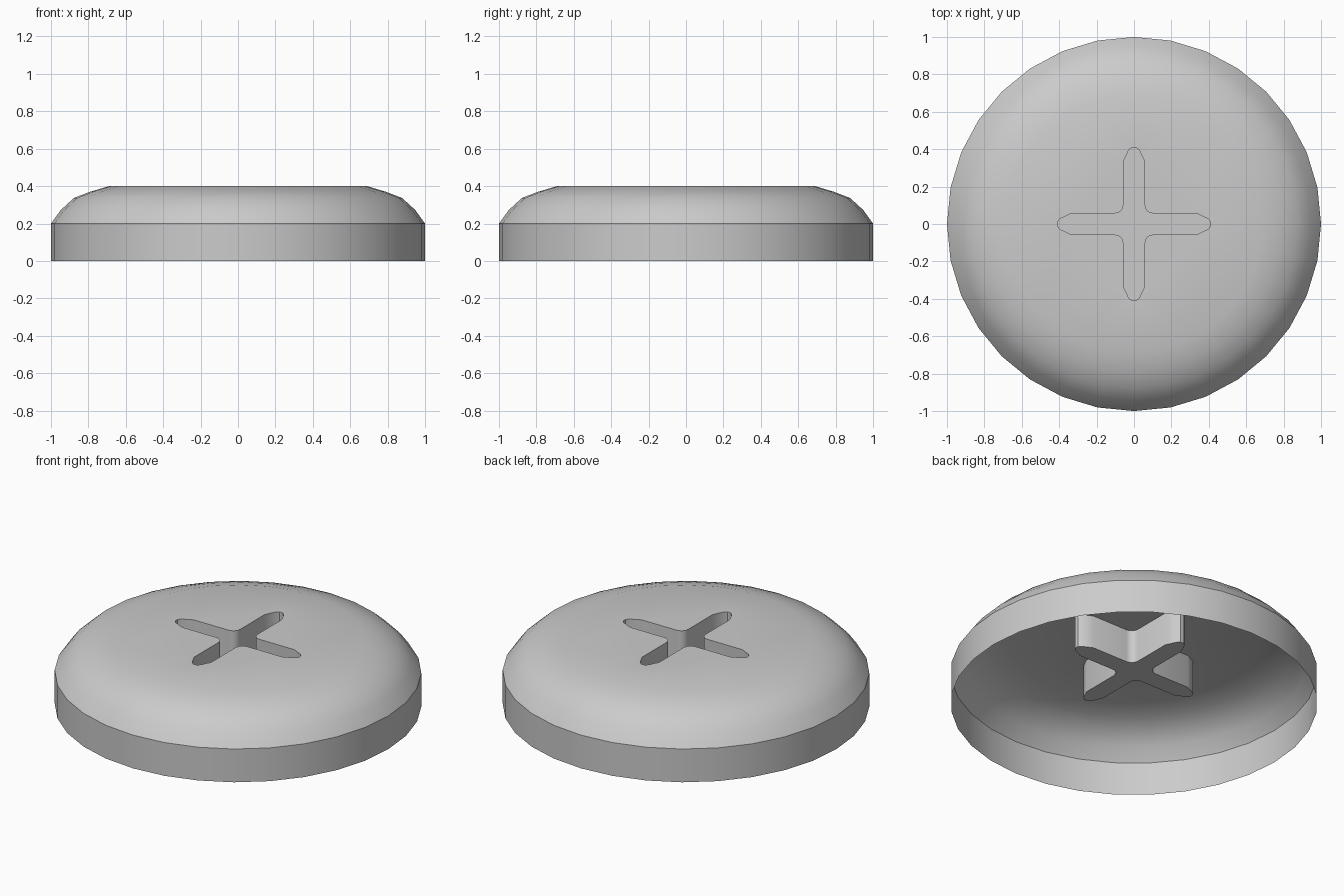
import bpy
import bmesh
from math import cos, sin, pi, radians
from mathutils import Matrix, Vector

cube = bpy.data.objects.get("Cube")
if cube:
    bpy.data.objects.remove(cube)

SIDES = 32
TOP, FLOOR = 0.4, 0.2

# Single plain grey
grey = bpy.data.materials.new("light_grey")
grey.use_nodes = True
colour = (0.6, 0.6, 0.6, 1)
grey.diffuse_color = colour
grey.node_tree.nodes["Principled BSDF"].inputs["Base Color"].default_value = colour

bm = bmesh.new()


def bridge(lower, upper):
    """Join two vertex loops of equal length with quads."""
    n = len(lower)
    for i in range(n):
        j = (i + 1) % n
        bm.faces.new((lower[i], lower[j], upper[j], upper[i]))


def loop_edges(loop):
    return [bm.edges.get((v, loop[i - 1])) for i, v in enumerate(loop)]


# Open-bottomed shell: straight rim, then rounded shoulder
profile = [(1, 0), (1, 0.2), (0.947, 0.273), (0.877, 0.337), (0.79, 0.37), (0.69, TOP)]
rings = [[bm.verts.new((r * cos(2 * pi * i / SIDES), r * sin(2 * pi * i / SIDES), z))
          for i in range(SIDES)] for r, z in profile]
for lower, upper in zip(rings, rings[1:]):
    bridge(lower, upper)

# Cross outline: half arm, rounded inner corner, half of the next arm
half = 0.057
tip = [(0.41, 0.012), (0.395, 0.028), (0.335, half)]
fillet = 0.045
corner = [(half + fillet * (1 - sin(a)), half + fillet * (1 - cos(a)))
          for a in (radians(d) for d in (0, 22.5, 45, 67.5, 90))]
quarter = tip + corner + [(y, x) for x, y in reversed(tip)]
outline = [Matrix.Rotation(k * pi / 2, 3, 'Z') @ Vector((x, y, 0))
           for k in range(4) for x, y in quarter]
mouth = [bm.verts.new((p.x, p.y, TOP)) for p in outline]
floor = [bm.verts.new((p.x, p.y, FLOOR)) for p in outline]

# Pocket walls, pocket floor, and the flat top around the pocket
bridge(floor, mouth)
bm.faces.new(floor)
bmesh.ops.triangle_fill(bm, use_beauty=True, normal=(0, 0, 1),
                        edges=loop_edges(rings[-1]) + loop_edges(mouth))

# Make the whole surface face outwards
bmesh.ops.recalc_face_normals(bm, faces=bm.faces[:])
bm.normal_update()
if sum(f.normal.z * f.calc_area() for f in bm.faces) < 0:
    bmesh.ops.reverse_faces(bm, faces=bm.faces[:])

mesh = bpy.data.meshes.new("domed_cap")
bm.to_mesh(mesh)
bm.free()
mesh.materials.append(grey)
cap = bpy.data.objects.new("domed_cap", mesh)
bpy.context.collection.objects.link(cap)

# Smooth shading with crisp rim and pocket edges
bpy.ops.object.select_all(action='DESELECT')
cap.select_set(True)
bpy.context.view_layer.objects.active = cap
bpy.ops.object.shade_smooth_by_angle(angle=radians(30))
